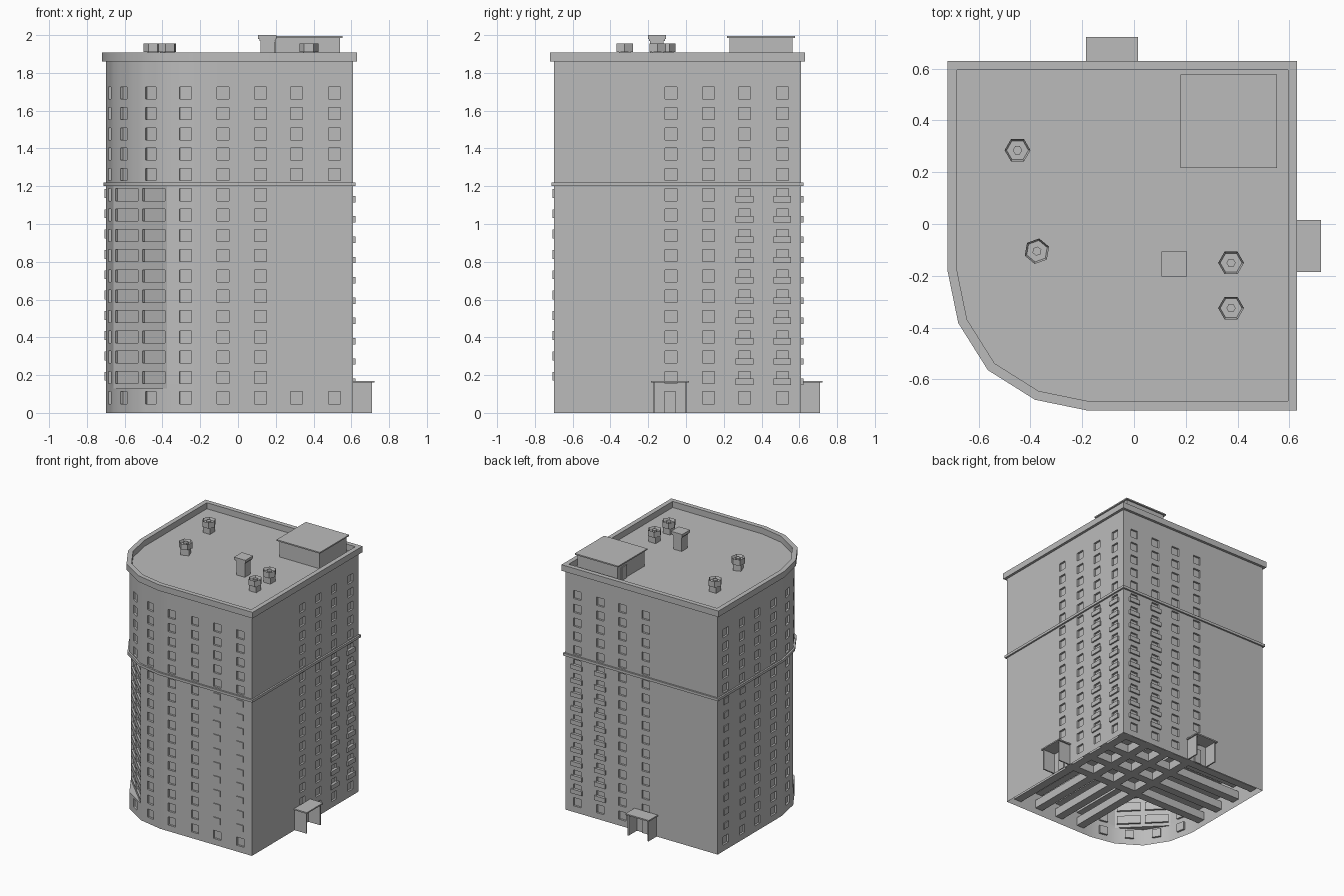
import bpy, bmesh, math
from mathutils import Vector, Matrix

cube = bpy.data.objects.get("Cube")
if cube:
    bpy.data.objects.remove(cube, do_unlink=True)

grey = bpy.data.materials.new("concrete_grey")
grey.use_nodes = True
grey.diffuse_color = (0.5, 0.5, 0.5, 1)
grey.node_tree.nodes["Principled BSDF"].inputs["Base Color"].default_value = (0.5, 0.5, 0.5, 1)


def finish(name, bm, smooth=False):
    mesh = bpy.data.meshes.new(name)
    bm.to_mesh(mesh)
    bm.free()
    mesh.materials.append(grey)
    ob = bpy.data.objects.new(name, mesh)
    bpy.context.collection.objects.link(ob)
    if smooth:
        bpy.ops.object.select_all(action='DESELECT')
        ob.select_set(True)
        bpy.context.view_layer.objects.active = ob
        bpy.ops.object.shade_smooth_by_angle(angle=math.radians(30))
    return ob


def box(bm, x0, x1, y0, y1, z0, z1):
    mat = Matrix.Translation(((x0 + x1) / 2, (y0 + y1) / 2, (z0 + z1) / 2))
    bmesh.ops.create_cube(bm, size=1, matrix=mat @ Matrix.Diagonal((x1 - x0, y1 - y0, z1 - z0, 1)))


def both_ways(bm, x0, x1, y0, y1, z0, z1):
    # The plan is symmetric about its diagonal, so parts come in swapped pairs
    box(bm, x0, x1, y0, y1, z0, z1)
    box(bm, y0, y1, x0, x1, z0, z1)


# Plan, counter-clockwise, with one faceted round corner
HI, LO = 0.61, -0.70
plan = [Vector(p) for p in ((HI, HI), (LO, HI), (LO, -0.18), (-0.66, -0.375), (-0.55, -0.55),
                            (-0.375, -0.66), (-0.18, LO), (HI, LO))]
COLS = (-0.08, 0.12, 0.31, 0.51)
ROWS = [0.08 + 0.1075 * i for i in range(16)]
WIN, DEPTH, LEDGE, BAND, TOP = 0.064, 0.015, 0.13, 1.2, 1.86


def offset(d):
    out = []
    for i, p in enumerate(plan):
        a = (p - plan[i - 1]).normalized()
        b = (plan[(i + 1) % len(plan)] - p).normalized()
        na, nb = Vector((a.y, -a.x)), Vector((b.y, -b.x))
        out.append(p + (na + nb) * d / (1 + na.dot(nb)))
    return out


def ring(name, outer, inner, z0, z1):
    bm = bmesh.new()
    loops = [[bm.verts.new((p.x, p.y, z)) for p in pts]
             for pts, z in ((outer, z0), (outer, z1), (inner, z1), (inner, z0))]
    for k in range(4):
        lower, upper = loops[k], loops[(k + 1) % 4]
        for i in range(len(outer)):
            j = (i + 1) % len(outer)
            bm.faces.new((lower[i], lower[j], upper[j], upper[i]))
    return finish(name, bm, True)


def panel(bm, a, b, centres, z0, z1, rows, width=WIN):
    # A wall strip whose window cells are recessed
    d = (b - a).normalized()
    inward = Vector((-d.y, d.x, 0)) * DEPTH
    us = [0] + [c + s * width / 2 for c in sorted(centres) for s in (-1, 1)] + [(b - a).length]
    zs = [z0] + [r + s * WIN / 2 for r in rows for s in (-1, 1)] + [z1]
    for i in range(len(us) - 1):
        for j in range(len(zs) - 1):
            corners = ((us[i], zs[j]), (us[i + 1], zs[j]), (us[i + 1], zs[j + 1]), (us[i], zs[j + 1]))
            pts = [Vector((*(a + d * u), z)) for u, z in corners]
            outer = [bm.verts.new(p) for p in pts]
            if i % 2 and j % 2:
                back = [bm.verts.new(p + inward) for p in pts]
                bm.faces.new(back)
                for k in range(4):
                    m = (k + 1) % 4
                    bm.faces.new((outer[k], outer[m], back[m], back[k]))
            else:
                bm.faces.new(outer)


# Outer walls in three storeys bands; the round corner is cut flat in the middle
bm = bmesh.new()
for z0, z1, rows in ((0, LEDGE, ROWS[:1]), (LEDGE, BAND, ROWS[1:11]), (BAND, TOP, ROWS[11:])):
    middle, ground = z0 == LEDGE, z0 == 0
    for i, a in enumerate(plan):
        b = plan[(i + 1) % len(plan)]
        if i in (0, 7):
            cols = COLS[1:] if ground else COLS
        else:
            cols = COLS[:2] if middle else COLS
        if i in (0, 1):
            centres = [HI - c for c in cols]
        elif i == 6:
            centres = [c - a.x for c in cols]
        elif i == 7:
            centres = [c - a.y for c in cols]
        else:
            centres = [(b - a).length / 2]
        if middle and i in (3, 4):
            continue
        panel(bm, a, b, centres, z0, z1, rows)
    if middle:
        length = (plan[5] - plan[3]).length
        panel(bm, plan[3], plan[5], (length * 0.25, length * 0.75), z0, z1, rows, 0.17)
for z, order in ((LEDGE, (3, 4, 5)), (BAND, (5, 4, 3))):
    bm.faces.new([bm.verts.new((*plan[k], z)) for k in order])
bmesh.ops.remove_doubles(bm, verts=bm.verts, dist=0.0005)
finish("outer_walls", bm, True)

# Shafts joining opposite windows, ending as small raised panels on two walls
bm = bmesh.new()
for r, z in enumerate(ROWS):
    for c in COLS:
        if c > 0.2 and 1 <= r <= 10:
            both_ways(bm, c - 0.029, c + 0.029, LO - 0.007, HI - DEPTH, z - 0.017, z + 0.03)
        else:
            both_ways(bm, c - 0.032, c + 0.032, LO + DEPTH, HI - DEPTH, z - 0.032, z + 0.032)
finish("window_shafts", bm)

# Balconies
bm = bmesh.new()
for z in ROWS[1:11]:
    for c in COLS[2:]:
        both_ways(bm, c - 0.047, c + 0.047, HI - 0.01, HI + 0.012, z - 0.04, z - 0.006)
finish("balconies", bm)

# Trim and roof
ring("string_course", offset(0.013), offset(-0.005), BAND, BAND + 0.02)
ring("parapet", offset(0.02), offset(-0.016), TOP, TOP + 0.047)
bm = bmesh.new()
deck = bm.faces.new([bm.verts.new((p.x, p.y, TOP)) for p in offset(0)])
bmesh.ops.solidify(bm, geom=[deck], thickness=0.01)
finish("roof_deck", bm)

# Entrance porches on the right and back walls
bm = bmesh.new()
for side in (-0.175, -0.005):
    both_ways(bm, HI, 0.71, side, side + 0.01, 0, 0.16)
both_ways(bm, HI, 0.722, -0.185, 0.016, 0.16, 0.17)
finish("porches", bm)
bm = bmesh.new()
both_ways(bm, HI, HI + 0.008, -0.115, -0.055, 0, 0.115)
finish("entrance_doors", bm)

# Stair house and chimney
bm = bmesh.new()
box(bm, 0.195, 0.54, 0.23, 0.565, TOP, 1.985)
box(bm, 0.18, 0.553, 0.217, 0.577, 1.985, 1.995)
finish("stair_house", bm)
bm = bmesh.new()
box(bm, 0.187, 0.195, 0.46, 0.52, TOP, 1.96)
finish("stair_house_door", bm)
bm = bmesh.new()
box(bm, 0.12, 0.192, -0.19, -0.118, TOP, 1.97)
box(bm, 0.107, 0.204, -0.202, -0.106, 1.98, 2.0)
box(bm, 0.114, 0.198, -0.196, -0.112, 1.97, 1.98)
finish("chimney", bm)


# Roof vents: square foot, hexagonal hood with a sunken top, small centre pipe
def vent(index, x, y, turn):
    bm = bmesh.new()
    bmesh.ops.create_cone(bm, cap_ends=True, segments=6, radius1=0.05, radius2=0.05, depth=0.045,
                          matrix=Matrix.Translation((0, 0, 1.932)))
    top = max(bm.faces, key=lambda f: f.calc_center_median().z)
    bmesh.ops.inset_region(bm, faces=[top], thickness=0.008)
    bmesh.ops.translate(bm, verts=top.verts, vec=(0, 0, -0.02))
    bmesh.ops.create_cone(bm, cap_ends=True, segments=6, radius1=0.018, radius2=0.018, depth=0.03,
                          matrix=Matrix.Translation((0, 0, 1.935)))
    box(bm, -0.03, 0.03, -0.03, 0.03, TOP, 1.92)
    spin = Matrix.Translation((x, y, 0)) @ Matrix.Rotation(turn, 4, 'Z')
    # Hexagon points lie along x
    bmesh.ops.transform(bm, matrix=spin @ Matrix.Rotation(math.pi / 2, 4, 'Z'), verts=bm.verts)
    finish("roof_vent_%d" % index, bm)


for n, spot in enumerate(((-0.45, 0.285, 0), (-0.375, -0.105, 0.35), (0.375, -0.15, 0), (0.375, -0.325, 0))):
    vent(n + 1, *spot)
